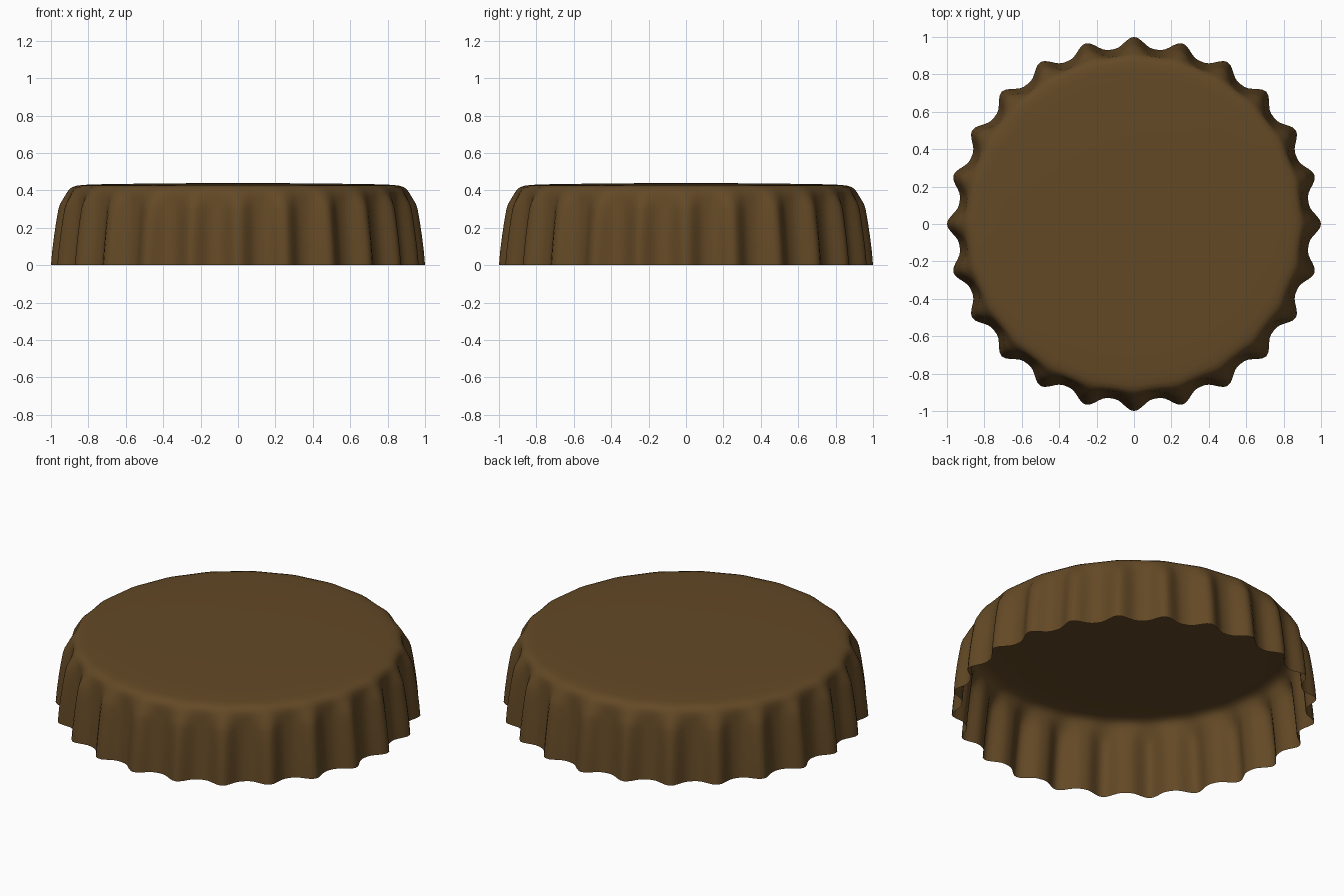
import bpy, bmesh, math

cube = bpy.data.objects.get("Cube")
if cube:
    bpy.data.objects.remove(cube)

RIDGES = 24
STEPS = 12                      # points per ridge
COUNT = RIDGES * STEPS

# Side profile from rim to crown: height, ridge radius, groove radius
PROFILE = [
    (0.0, 1.0, 0.94), (0.08, 0.993, 0.933), (0.16, 0.983, 0.925),
    (0.24, 0.971, 0.917), (0.3, 0.96, 0.911), (0.33, 0.95, 0.908),
    (0.36, 0.932, 0.905), (0.385, 0.917, 0.902), (0.405, 0.903, 0.894),
    (0.418, 0.886, 0.88), (0.426, 0.86, 0.858), (0.43, 0.82, 0.82),
    (0.434, 0.7, 0.7), (0.437, 0.45, 0.45), (0.439, 0.2, 0.2),
]


def make_material(name, color):
    mat = bpy.data.materials.new(name)
    mat.use_nodes = True
    mat.diffuse_color = color
    mat.node_tree.nodes["Principled BSDF"].inputs["Base Color"].default_value = color
    return mat


# Crimped cap: thin shell, narrow ridges and wide grooves fading into the crown
bm = bmesh.new()
rings = []
for z, ridge, groove in PROFILE:
    ring = []
    for i in range(COUNT):
        angle = math.tau * i / COUNT
        crest = ((1 + math.cos(RIDGES * angle)) / 2) ** 1.5
        r = groove + (ridge - groove) * crest
        ring.append(bm.verts.new((r * math.cos(angle), r * math.sin(angle), z)))
    rings.append(ring)
for low, high in zip(rings, rings[1:]):
    for i in range(COUNT):
        j = (i + 1) % COUNT
        bm.faces.new((low[i], low[j], high[j], high[i]))
bm.faces.new(rings[-1])
for face in bm.faces:
    face.smooth = True

mesh = bpy.data.meshes.new("crimped_cap")
bm.to_mesh(mesh)
bm.free()
cap = bpy.data.objects.new("crimped_cap", mesh)
bpy.context.collection.objects.link(cap)
mesh.materials.append(make_material("dark_bronze", (0.125, 0.066, 0.019, 1)))
